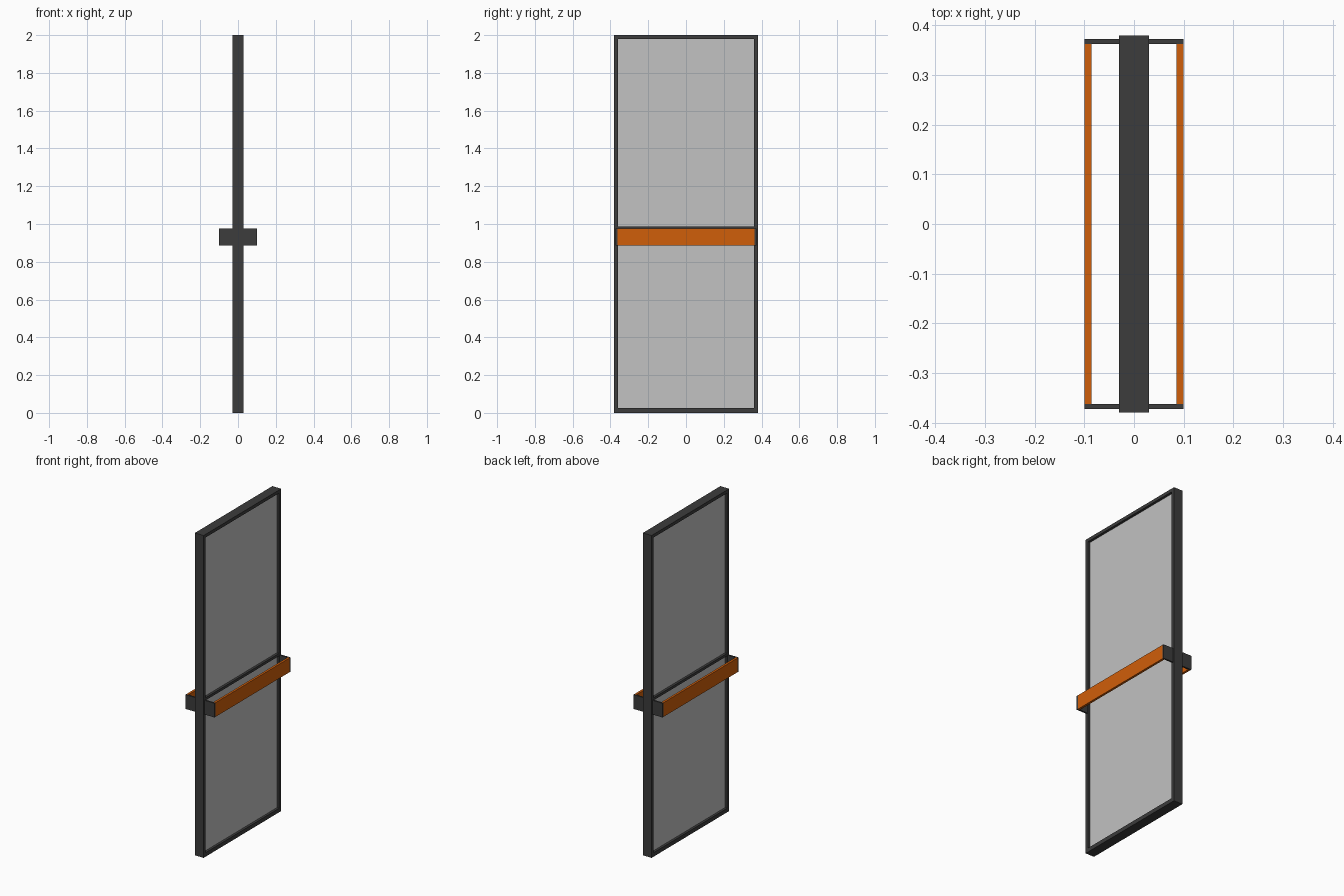
import bpy

if "Cube" in bpy.data.objects:
    bpy.data.objects.remove(bpy.data.objects["Cube"])


def material(name, rgb):
    m = bpy.data.materials.new(name)
    m.diffuse_color = (*rgb, 1.0)
    m.use_nodes = True
    m.node_tree.nodes["Principled BSDF"].inputs["Base Color"].default_value = m.diffuse_color
    return m


DARK = material("dark grey metal", (0.045, 0.045, 0.045))
GLASS = material("pale grey glass", (0.54, 0.54, 0.54))
ORANGE = material("orange", (0.63, 0.112, 0.003))


def box(name, lo, hi, mat):
    """Axis-aligned box between two opposite corners."""
    bpy.ops.mesh.primitive_cube_add(size=1)
    ob = bpy.context.object
    ob.name = ob.data.name = name
    for v in ob.data.vertices:
        v.co = [(a + b) / 2 + c * (b - a) for a, b, c in zip(lo, hi, v.co)]
    ob.data.materials.append(mat)
    return ob


D, W, H = 0.03, 0.38, 2.0       # half depth, half width, height of the door
T, SILL = 0.02, 0.025           # frame thickness at the sides, at the bottom
BAR_Z0, BAR_Z1 = 0.887, 0.975   # push bar height range

# Door frame
box("top_rail", (-D, -W, H - T), (D, W, H), DARK)
box("bottom_rail", (-D, -W, 0), (D, W, SILL), DARK)
for s, side in ((-1, "front"), (1, "back")):
    y0, y1 = sorted((s * W, s * (W - T)))
    box(side + "_stile", (-D, y0, SILL), (D, y1, H - T), DARK)

# Thin middle rail and the recessed panes above and below it
box("middle_rail", (-D, -W + T, 0.97), (D, W - T, 0.986), DARK)
box("lower_pane", (-0.015, -W + T, SILL), (0.015, W - T, 0.97), GLASS)
box("upper_pane", (-0.015, -W + T, 0.986), (0.015, W - T, H - T), GLASS)

# Push bars on both faces, each held by a bracket at either end
for sx, face in ((-1, "left"), (1, "right")):
    x0, x1 = sorted((sx * 0.086, sx * 0.1))
    box(face + "_push_bar", (x0, -0.363, BAR_Z0), (x1, 0.363, BAR_Z1), ORANGE)
    for sy, end in ((-1, "front"), (1, "back")):
        x0, x1 = sorted((sx * 0.015, sx * 0.1))
        y0, y1 = sorted((sy * 0.363, sy * 0.373))
        box(f"{face}_{end}_bracket", (x0, y0, BAR_Z0), (x1, y1, BAR_Z1), DARK)
